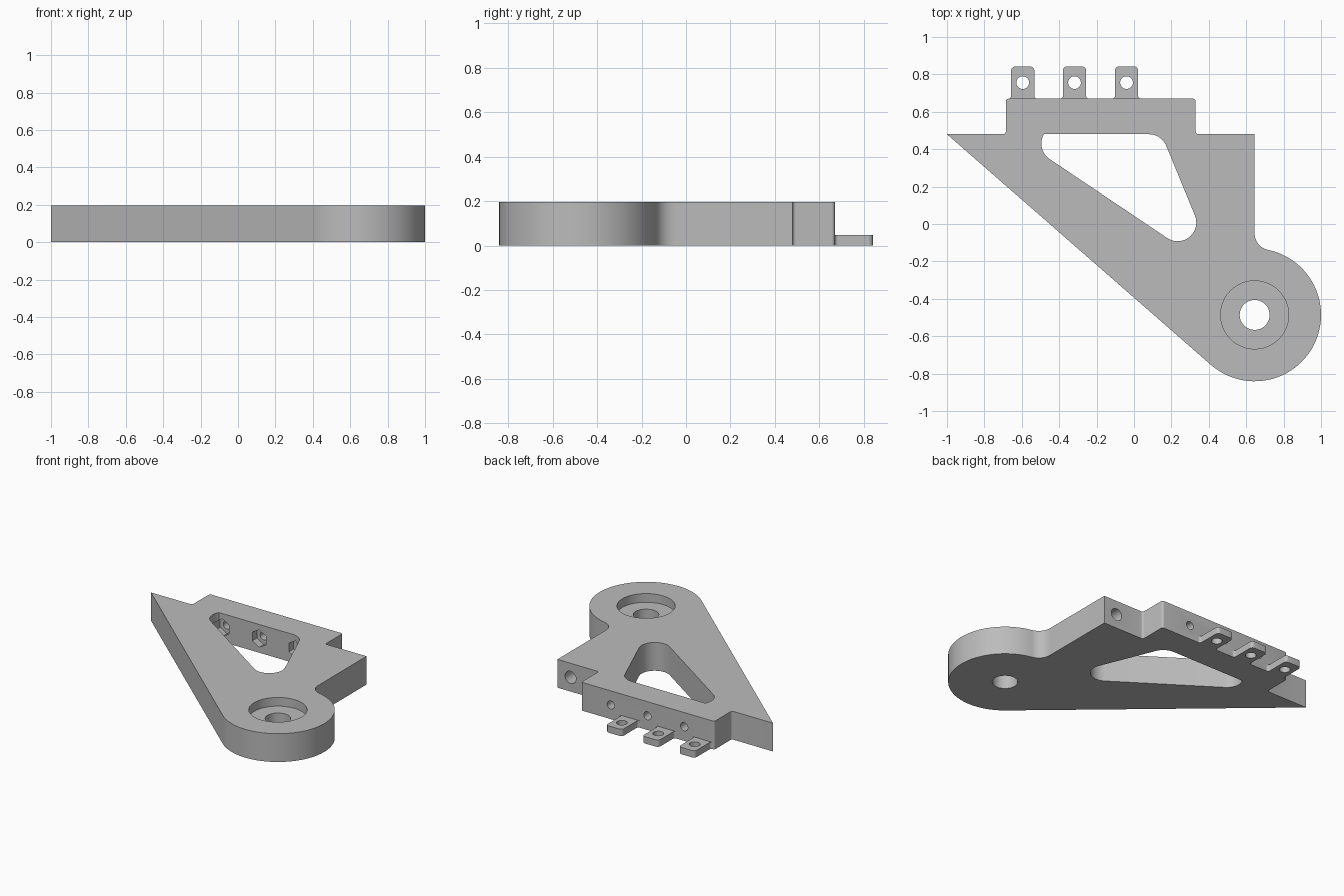
import bpy, bmesh
from math import radians, degrees, cos, sin, atan2, asin, acos, hypot, pi

cube = bpy.data.objects.get("Cube")
if cube:
    bpy.data.objects.remove(cube, do_unlink=True)

grey = bpy.data.materials.new("plain grey")
grey.use_nodes = True
colour = (0.5, 0.5, 0.5, 1)
grey.diffuse_color = colour
grey.node_tree.nodes["Principled BSDF"].inputs["Base Color"].default_value = colour


def arc(cx, cy, r, start, end, steps=8):
    """Points along an arc, angles in degrees."""
    angles = [radians(start + (end - start) * i / steps) for i in range(steps + 1)]
    return [(cx + r * cos(a), cy + r * sin(a)) for a in angles]


def prism(name, points, z0, z1):
    """Extrude a flat outline between two heights."""
    bm = bmesh.new()
    face = bm.faces.new([bm.verts.new((x, y, z0)) for x, y in points])
    top = bmesh.ops.extrude_face_region(bm, geom=[face])["geom"]
    moved = [v for v in top if isinstance(v, bmesh.types.BMVert)]
    bmesh.ops.translate(bm, verts=moved, vec=(0, 0, z1 - z0))
    bmesh.ops.recalc_face_normals(bm, faces=bm.faces)
    mesh = bpy.data.meshes.new(name)
    bm.to_mesh(mesh)
    bm.free()
    mesh.materials.append(grey)
    obj = bpy.data.objects.new(name, mesh)
    bpy.context.collection.objects.link(obj)
    return obj


def bore(x, z, r, y0, y1, sides=32):
    """Cutter running along y, with a corner pointing up."""
    obj = prism("bore_cutter", arc(0, 0, r, 90, 450 - 360 / sides, sides - 1), -y1, -y0)
    obj.rotation_euler.x = pi / 2
    obj.location = (x, 0, z)
    return obj


def disc(x, y, r, z0, z1):
    return prism("hole_cutter", arc(x, y, r, 0, 352.5, 47), z0, z1)


def cut(target, cutters):
    bpy.context.view_layer.objects.active = target
    for cutter in cutters:
        cutter.hide_render = True
        mod = target.modifiers.new("cut", "BOOLEAN")
        mod.operation, mod.solver, mod.object = "DIFFERENCE", "EXACT", cutter
        bpy.ops.object.modifier_apply(modifier=mod.name)
        bpy.data.objects.remove(cutter, do_unlink=True)


def smooth(obj):
    bpy.ops.object.select_all(action="DESELECT")
    obj.select_set(True)
    bpy.context.view_layer.objects.active = obj
    bpy.ops.object.shade_smooth_by_angle(angle=radians(30))


# Main dimensions
HEIGHT, MID = 0.195, 0.0975
LEDGE, RAIL = 0.48, 0.67
RAIL_L, RAIL_R = -0.685, 0.33
PX, PY, PR = 0.645, -0.486, 0.355
ROUND = 0.015

# Tangent from the pointed tip to the pivot boss
tip_angle = atan2(PY - LEDGE, PX + 1) - asin(PR / hypot(PX + 1, PY - LEDGE))
boss_start = degrees(tip_angle) - 90
# Concave fillet between the straight edge and the boss
FR = 0.09
fillet_angle = degrees(acos(FR / (PR + FR)))
fx, fy = PX + FR, PY + (PR + FR) * sin(radians(fillet_angle))

outline = [(-1, LEDGE)]
outline += arc(PX, PY, PR, boss_start, fillet_angle, 48)
outline += arc(fx, fy, FR, 180 + fillet_angle, 180, 12)[1:]
outline += [(PX, LEDGE)]
outline += arc(RAIL_R + ROUND, LEDGE + ROUND, ROUND, 270, 180, 5)
outline += arc(RAIL_R - ROUND, RAIL - ROUND, ROUND, 0, 90, 5)
outline += arc(RAIL_L + ROUND, RAIL - ROUND, ROUND, 90, 180, 5)
outline += arc(RAIL_L - ROUND, LEDGE + ROUND, ROUND, 0, -90, 5)
body = prism("bracket_body", outline, 0, HEIGHT)

# Rounded triangular window
window = arc(-0.395, 0.43, 0.1, 150, 236, 16)
window += arc(0.233, 0.008, 0.1, 236, 382.5, 24)
window += arc(0.08, 0.38, 0.1, 22.5, 90, 14)
cutters = [prism("window_cutter", window, -0.1, HEIGHT + 0.1)]

# Pivot hole with counterbore
cutters += [disc(PX, PY, 0.08, -0.1, HEIGHT + 0.1),
            disc(PX, PY, 0.182, HEIGHT - 0.06, HEIGHT + 0.1)]

# Rail screw holes with hexagonal nut pockets, and the blind ledge hole
for x in (-0.455, -0.175, 0.105):
    cutters += [bore(x, MID, 0.06, 0.43, LEDGE + 0.05, 6),
                bore(x, MID, 0.028, 0.44, RAIL + 0.1)]
cutters.append(bore(0.545, MID, 0.042, 0.18, LEDGE + 0.1))
cut(body, cutters)
smooth(body)

# Mounting tabs with flared roots and rounded ends
HALF, END, CORNER = 0.062, 0.842, 0.022
for i, x in enumerate((-0.595, -0.318, -0.04)):
    shape = arc(x + HALF + ROUND, RAIL + ROUND, ROUND, 270, 180, 5)
    shape += arc(x + HALF - CORNER, END - CORNER, CORNER, 0, 90, 6)
    shape += arc(x - HALF + CORNER, END - CORNER, CORNER, 90, 180, 6)
    shape += arc(x - HALF - ROUND, RAIL + ROUND, ROUND, 0, -90, 5)
    tab = prism(f"mounting_tab_{i + 1}", shape, 0, 0.047)
    cut(tab, [disc(x, 0.756, 0.034, -0.1, 0.1)])
    smooth(tab)
